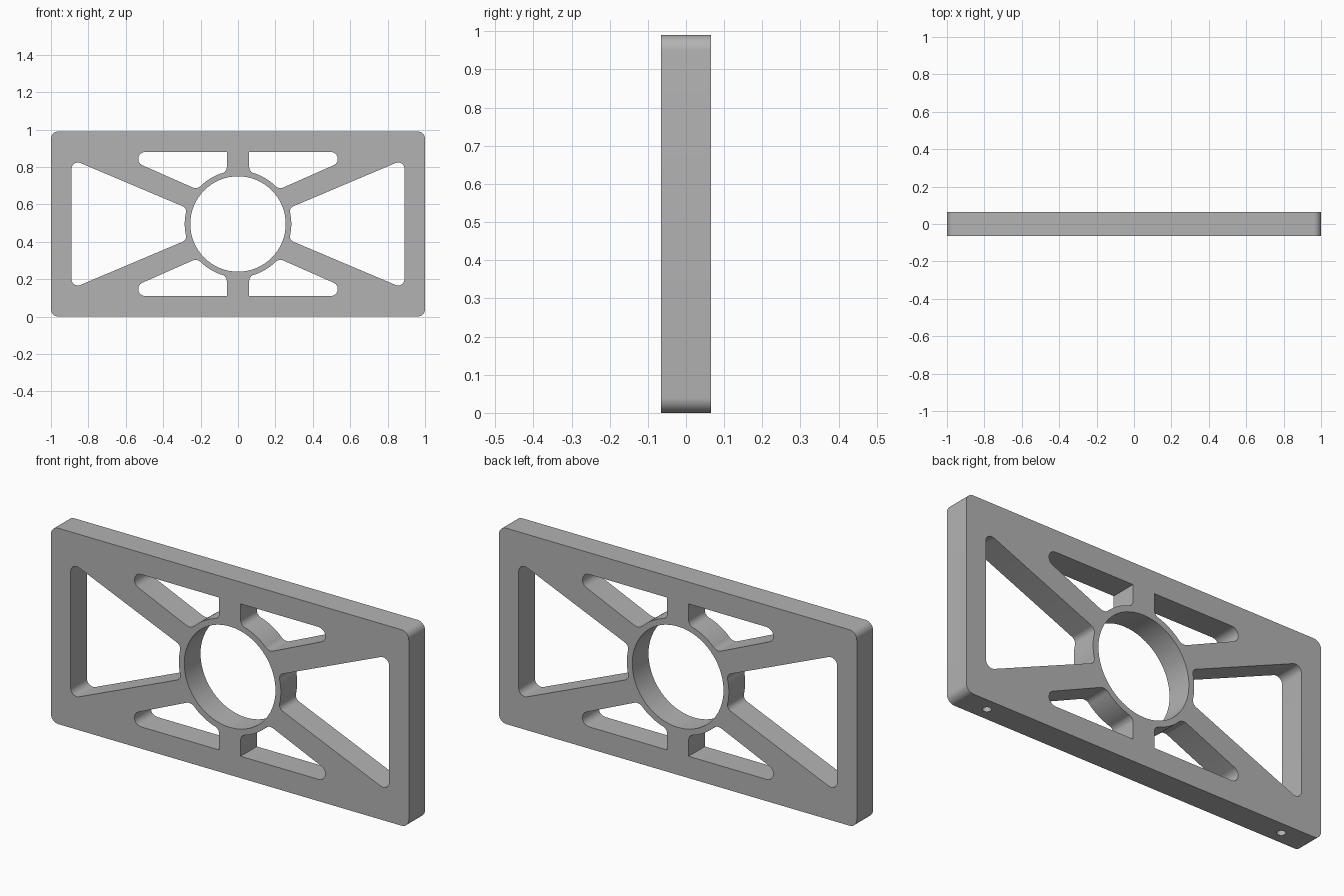
import bpy, bmesh
from math import sin, cos, pi, radians, sqrt
from mathutils import Vector, Matrix

if "Cube" in bpy.data.objects:
    bpy.data.objects.remove(bpy.data.objects["Cube"])

HEIGHT, DEPTH = 0.99, 0.13
MID = HEIGHT / 2
RING = 0.285          # outer radius of the hub ring

grey = bpy.data.materials.new("plain grey")
grey.use_nodes = True
colour = (0.45, 0.45, 0.45, 1)
grey.diffuse_color = colour
grey.node_tree.nodes["Principled BSDF"].inputs["Base Color"].default_value = colour


def arc(radius, start, end, steps):
    """Points on a circle round the hub, angles in degrees."""
    return [(radius * cos(a), radius * sin(a), 0) for a in
            (radians(start + (end - start) * i / steps) for i in range(steps + 1))]


def fillet(corners, steps=8):
    """Round each (x, z, radius) corner of a closed outline."""
    out = []
    for i, (x, z, r) in enumerate(corners):
        p = Vector((x, z))
        if r == 0:
            out.append(p)
            continue
        a = (Vector(corners[i - 1][:2]) - p).normalized()
        b = (Vector(corners[(i + 1) % len(corners)][:2]) - p).normalized()
        half = a.angle(b) / 2
        t = r / (sin(half) / cos(half))
        centre = p + (a + b).normalized() * (r / sin(half))
        u, v = p + a * t - centre, p + b * t - centre
        sweep = pi - 2 * half
        for k in range(steps + 1):
            s = sweep * k / steps
            out.append(centre + (u * sin(sweep - s) + v * sin(s)) / sin(sweep))
    return out


def prism(name, outline, depth):
    """Extrude an outline (x, z about the hub) through the thickness."""
    bm = bmesh.new()
    face = bm.faces.new([bm.verts.new((p[0], -depth / 2, p[1] + MID)) for p in outline])
    new = bmesh.ops.extrude_face_region(bm, geom=[face])["geom"]
    bmesh.ops.translate(bm, vec=(0, depth, 0),
                        verts=[g for g in new if isinstance(g, bmesh.types.BMVert)])
    bmesh.ops.recalc_face_normals(bm, faces=bm.faces)
    return add(name, bm)


def add(name, bm):
    mesh = bpy.data.meshes.new(name)
    bm.to_mesh(mesh)
    bm.free()
    mesh.materials.append(grey)
    ob = bpy.data.objects.new(name, mesh)
    bpy.context.collection.objects.link(ob)
    return ob


# Solid plate with rounded corners
plate = prism("spoked_plate", fillet([(sx, sz * MID, 0.04) for sx, sz in
                                      ((-1, -1), (1, -1), (1, 1), (-1, 1))]), DEPTH)

# Central bore
cutters = [prism("bore_cutter", arc(0.255, 0, 354.375, 63), 1)]

# Tall window beside the hub, and small window above it
side = ([(0.89, -0.346, 0.034), (0.89, 0.346, 0.034), (0.2715, 0.0845, 0.03)]
        + arc(RING, 11, -11, 10) + [(0.2715, -0.0845, 0.03)])
upper = ([(0.06, 0.385, 0), (0.672, 0.385, 0.037), (0.218, 0.1845, 0.04)]
         + arc(RING, 47, 71, 10) + [(0.06, sqrt(RING ** 2 - 0.06 ** 2), 0.033)])
for sx in (-1, 1):
    cutters.append(prism("side_window_cutter", fillet([(sx * x, z, r) for x, z, r in side]), 1))
    for sz in (-1, 1):
        cutters.append(prism("small_window_cutter",
                             fillet([(sx * x, sz * z, r) for x, z, r in upper]), 1))

# Blind mounting holes in the underside
for sx in (-1, 1):
    bm = bmesh.new()
    bmesh.ops.create_cone(bm, cap_ends=True, segments=24, radius1=0.02, radius2=0.02,
                          depth=0.24, matrix=Matrix.Translation((sx * 0.83, 0, 0)))
    cutters.append(add("mounting_hole_cutter", bm))

# Cut everything out of the plate, then drop the cutters
for cutter in cutters:
    cutter.hide_render = True
    mod = plate.modifiers.new("cut", "BOOLEAN")
    mod.operation, mod.solver, mod.object = "DIFFERENCE", "EXACT", cutter
evaluated = plate.evaluated_get(bpy.context.evaluated_depsgraph_get())
cut_mesh = bpy.data.meshes.new_from_object(evaluated)
plate.modifiers.clear()
plate.data = cut_mesh
cut_mesh.materials.clear()
cut_mesh.materials.append(grey)
for polygon in cut_mesh.polygons:
    polygon.material_index = 0
for cutter in cutters:
    bpy.data.objects.remove(cutter)

# Smooth the rounded walls, keep the rims sharp
bpy.ops.object.select_all(action="DESELECT")
plate.select_set(True)
bpy.context.view_layer.objects.active = plate
bpy.ops.object.shade_smooth_by_angle(angle=radians(30))
